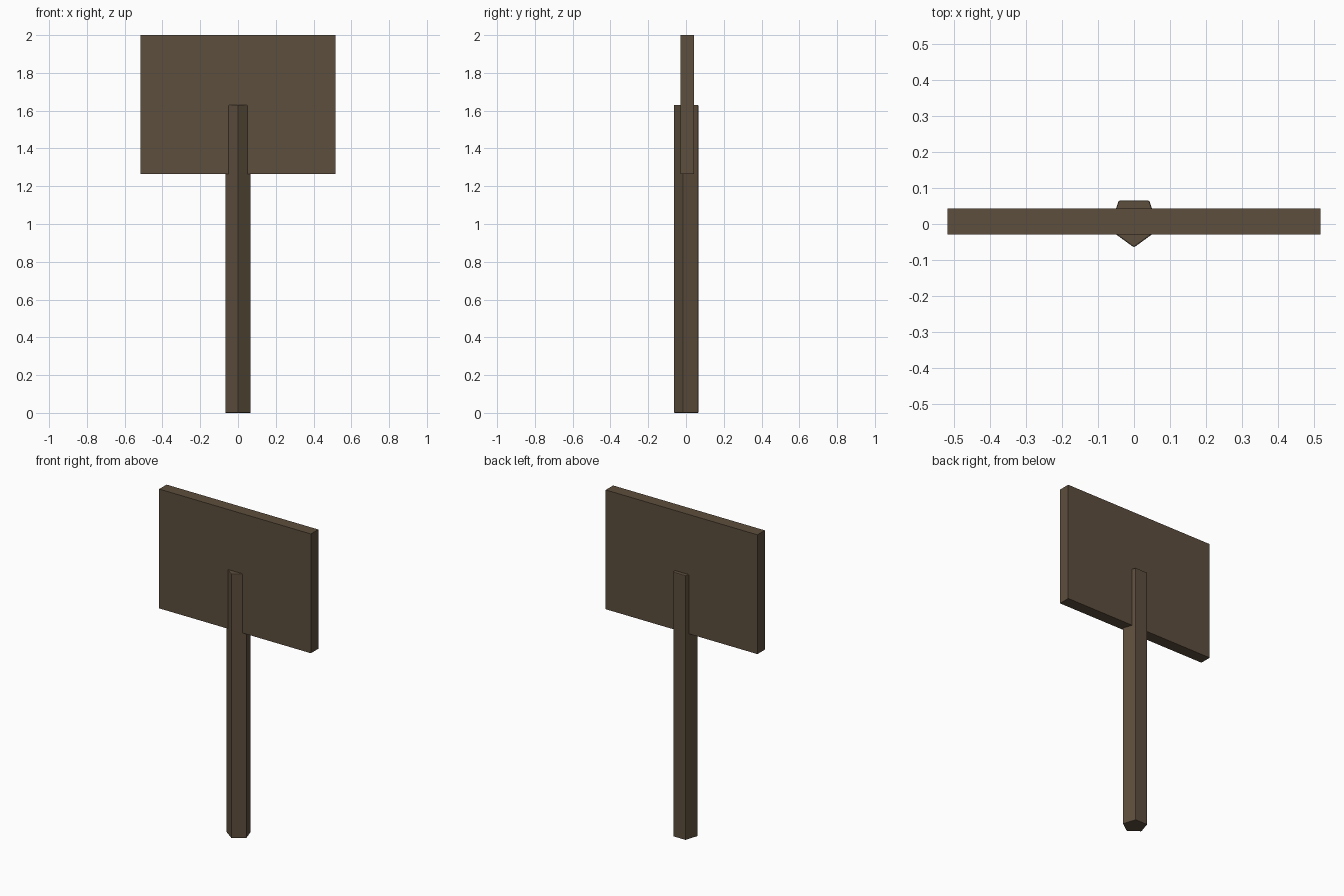
import bpy
import math

cube = bpy.data.objects.get("Cube")
if cube:
    bpy.data.objects.remove(cube, do_unlink=True)

# Single weathered wood colour
wood = bpy.data.materials.new("dark_wood")
wood.use_nodes = True
colour = (0.11, 0.077, 0.047, 1)
wood.diffuse_color = colour
bsdf = wood.node_tree.nodes["Principled BSDF"]
bsdf.inputs["Base Color"].default_value = colour
bsdf.inputs["Roughness"].default_value = 0.9


def finish(name, bevel=0):
    """Name the active part, colour it and soften its edges."""
    part = bpy.context.object
    part.name = name
    part.data.materials.append(wood)
    bpy.ops.object.transform_apply(location=False, rotation=True, scale=True)
    if bevel:
        mod = part.modifiers.new("soft_edges", "BEVEL")
        mod.width = bevel
        mod.segments = 2
    return part


# Five-sided post with one edge facing the front
post_height = 1.63
bpy.ops.mesh.primitive_cylinder_add(
    vertices=5, radius=0.072, depth=post_height,
    location=(0, 0.007, post_height / 2), rotation=(0, 0, math.pi))
finish("post", bevel=0.004)

# Flat board, the post runs through it
bottom, top = 1.265, 2.0
bpy.ops.mesh.primitive_cube_add(size=1, location=(0, 0.007, (bottom + top) / 2))
bpy.context.object.scale = (1.034, 0.072, top - bottom)
finish("sign_board")
